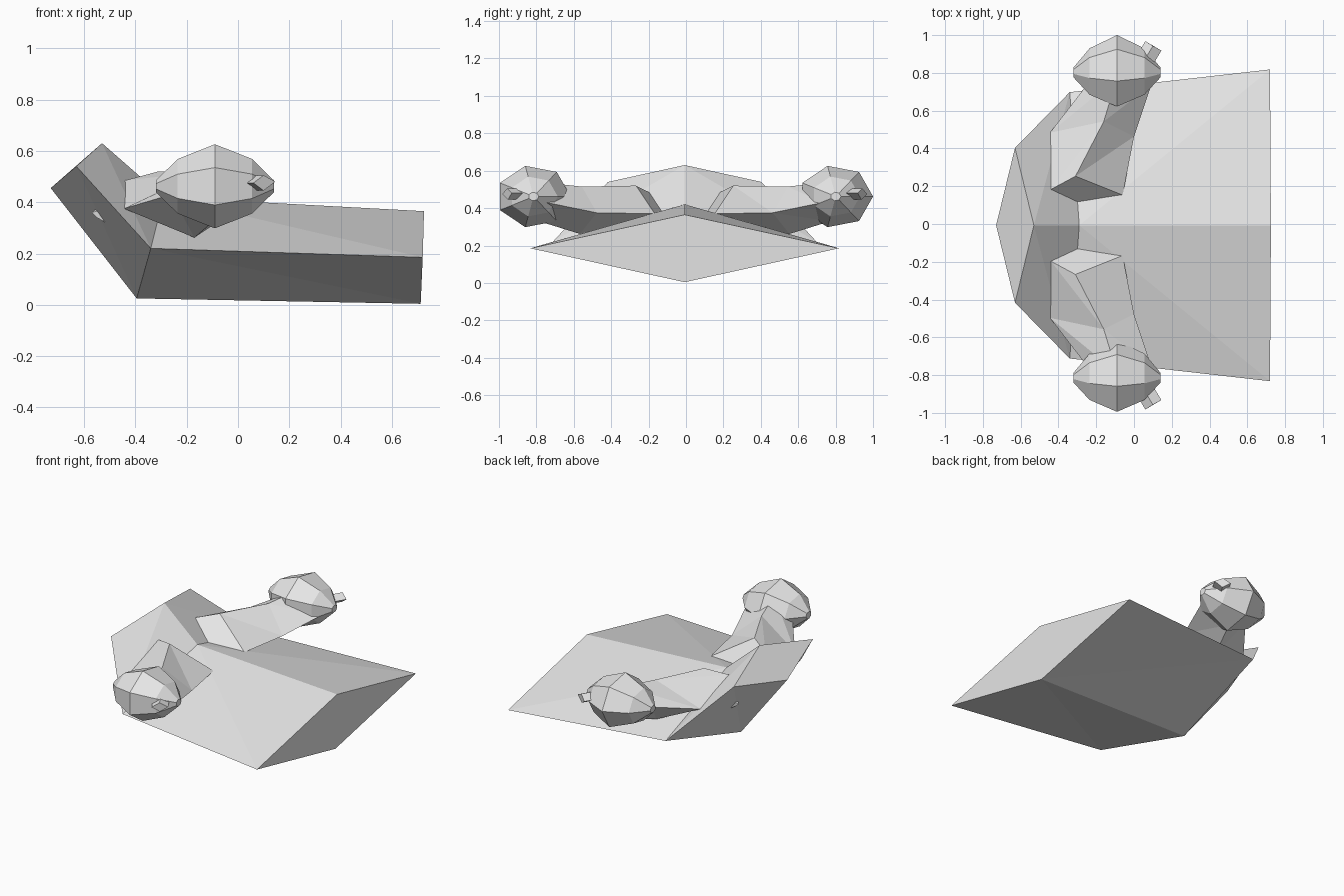
import bpy, math

if "Cube" in bpy.data.objects:
    bpy.data.objects.remove(bpy.data.objects["Cube"])

MID = -0.007  # y of the symmetry plane

grey = bpy.data.materials.new("light_grey")
grey.diffuse_color = (0.8, 0.8, 0.8, 1)
grey.use_nodes = True
grey.node_tree.nodes["Principled BSDF"].inputs["Base Color"].default_value = grey.diffuse_color


def loft(name, sections, flip=()):
    """Closed flat-faced solid through rings of equal size; flip lists strips with the other diagonal."""
    n = len(sections[0])
    verts = [p for s in sections for p in s]
    faces = [tuple(range(n)), tuple(range((len(sections) - 1) * n, len(sections) * n))]
    for i in range(len(sections) - 1):
        for j in range(n):
            a, b = i * n + j, i * n + (j + 1) % n
            c, d = b + n, a + n
            faces += [(a, b, d), (b, c, d)] if j in flip else [(a, b, c), (a, c, d)]
    return finish(name, verts, faces)


def finish(name, verts, faces):
    import bmesh
    mesh = bpy.data.meshes.new(name)
    mesh.from_pydata(verts, [], faces)
    bm = bmesh.new()
    bm.from_mesh(mesh)
    bmesh.ops.recalc_face_normals(bm, faces=bm.faces)
    bm.to_mesh(mesh)
    bm.free()
    mesh.materials.append(grey)
    ob = bpy.data.objects.new(name, mesh)
    bpy.context.collection.objects.link(ob)
    return ob


def side_points(points, side):
    return [(x, MID + side * y, z) for x, y, z in points]


# Bent diamond-section body: top, +y side, bottom, -y side
def diamond(top, edge, bottom):
    return [(top[0], MID, top[1]), (edge[0], MID + edge[1], edge[2]),
            (bottom[0], MID, bottom[1]), (edge[0], MID - edge[1], edge[2])]


loft("body", [
    diamond((-0.53, 0.63), (-0.63, 0.41, 0.54), (-0.73, 0.455)),
    diamond((-0.29, 0.42), (-0.34, 0.705, 0.22), (-0.395, 0.025)),
    diamond((0.725, 0.365), (0.72, 0.825, 0.185), (0.712, 0.004)),
], flip=(3, 2))

# Limbs: inner end, elbow, outer end hidden in the pod
limb = [
    [(-0.44, 0.19, 0.485), (-0.31, 0.26, 0.52), (-0.06, 0.16, 0.37), (-0.26, 0.09, 0.34)],
    [(-0.445, 0.49, 0.375), (-0.16, 0.55, 0.515), (0.0, 0.47, 0.375), (-0.17, 0.56, 0.262)],
    [(-0.26, 0.73, 0.43), (-0.09, 0.78, 0.54), (0.09, 0.74, 0.43), (-0.09, 0.78, 0.33)],
]
# Studs: a short diamond bar
stud_end = [(0.06, 0.975, 0.475), (0.10, 0.95, 0.505), (0.145, 0.925, 0.48), (0.10, 0.945, 0.445)]
stud_base = [(x - 0.06, y - 0.1, z) for x, y, z in stud_end]
# Tiny nub breaking through the front underside
nub_end = [(-0.57, 0.27, 0.36), (-0.525, 0.285, 0.372), (-0.515, 0.285, 0.32), (-0.55, 0.27, 0.34)]
nub_base = [(x + 0.05, y - 0.02, z + 0.04) for x, y, z in nub_end]

for side, tag in ((1, "back"), (-1, "front")):
    loft(tag + "_limb", [side_points(s, side) for s in limb])
    loft(tag + "_stud", [side_points(s, side) for s in (stud_base, stud_end)])
    loft(tag + "_nub", [side_points(s, side) for s in (nub_base, nub_end)])

    # Seven-sided pod with its axis along x
    n, cy = 7, MID + side * 0.808
    rings = ((-0.23, 0.14), (-0.145, 0.65), (0, 1), (0.145, 0.65), (0.23, 0.14))
    verts = [(-0.09 + dx, cy + 0.199 * r * math.cos(k * math.tau / n),
              0.462 + 0.168 * r * math.sin(k * math.tau / n))
             for dx, r in rings for k in range(n)]
    faces = [tuple(range(n)), tuple(range(4 * n, 5 * n))]
    faces += [(i * n + k, i * n + (k + 1) % n, (i + 1) * n + (k + 1) % n, (i + 1) * n + k)
              for i in range(4) for k in range(n)]
    finish(tag + "_pod", verts, faces)
